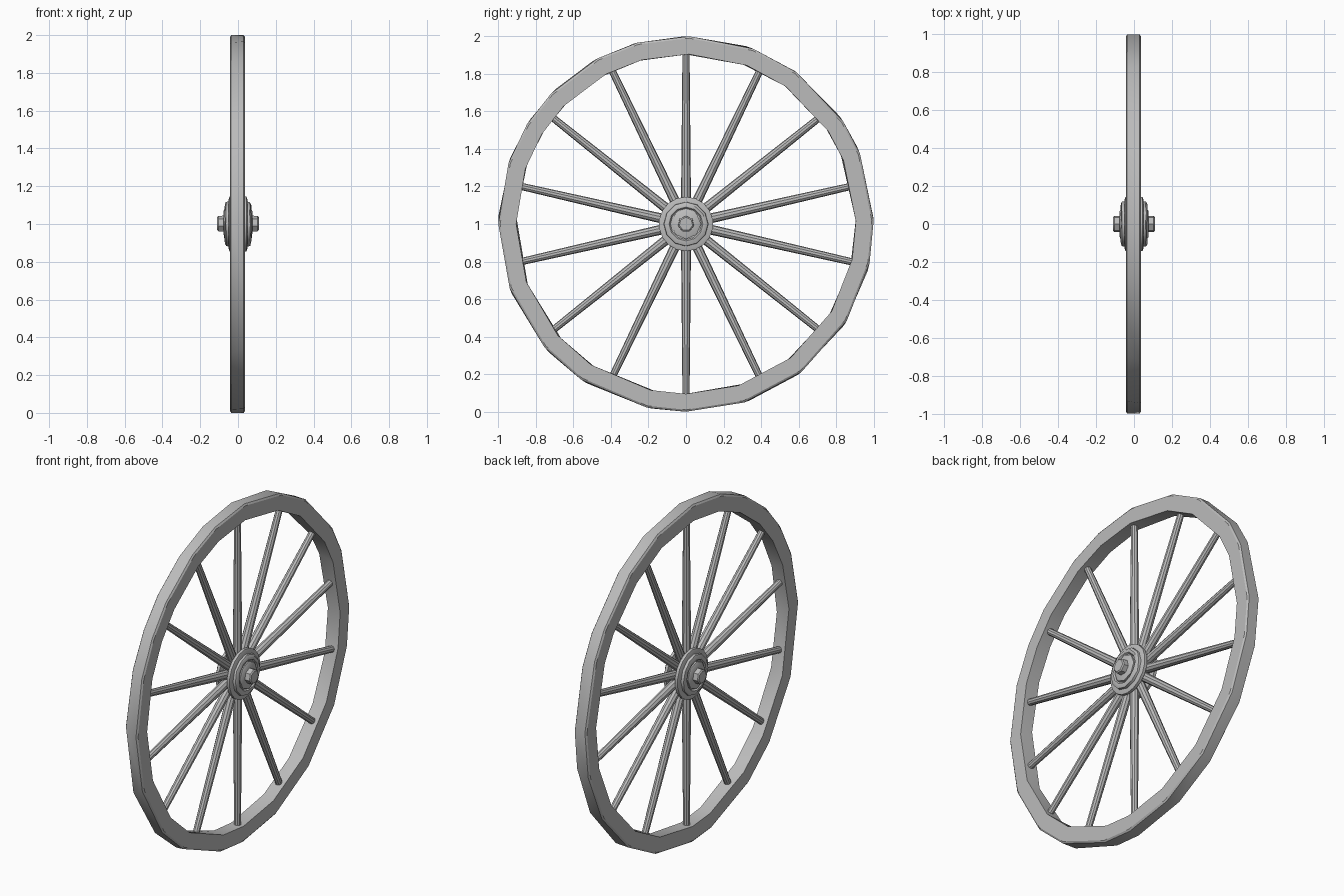
import bpy, bmesh, math, random
from mathutils import Matrix, Vector

random.seed(4)
cube = bpy.data.objects.get("Cube")
if cube:
    bpy.data.objects.remove(cube, do_unlink=True)

grey = bpy.data.materials.new("plain grey")
grey.use_nodes = True
colour = (0.5, 0.5, 0.5, 1)
grey.diffuse_color = colour
grey.node_tree.nodes["Principled BSDF"].inputs["Base Color"].default_value = colour

CENTRE = Vector((0, 0, 1))


def finish(bm, name, angle=35):
    """Turn a bmesh centred on the axle into a shaded object."""
    bmesh.ops.recalc_face_normals(bm, faces=bm.faces[:])
    bmesh.ops.translate(bm, verts=bm.verts[:], vec=CENTRE)
    mesh = bpy.data.meshes.new(name)
    bm.to_mesh(mesh)
    bm.free()
    obj = bpy.data.objects.new(name, mesh)
    bpy.context.collection.objects.link(obj)
    mesh.materials.append(grey)
    bpy.ops.object.select_all(action="DESELECT")
    bpy.context.view_layer.objects.active = obj
    obj.select_set(True)
    bpy.ops.object.shade_smooth_by_angle(angle=math.radians(angle))
    return obj


def polar(x, r, a):
    return (x, r * math.sin(a), r * math.cos(a))


def bridge(bm, a, b):
    n = len(a)
    for i in range(n):
        bm.faces.new((a[i], a[(i + 1) % n], b[(i + 1) % n], b[i]))


def lathe(name, profile, sides, wobble=0.0):
    """Closed turned part around the x axis from (x, radius) pairs."""
    bm = bmesh.new()
    rings = []
    for x, r in profile:
        rings.append([bm.verts.new(polar(x + random.uniform(-wobble, wobble),
                                         r, math.tau * i / sides))
                      for i in range(sides)])
    for a, b in zip(rings, rings[1:]):
        bridge(bm, a, b)
    bm.faces.new(rings[0])
    bm.faces.new(rings[-1])
    return finish(bm, name)


# Rim: hand-hewn ring with uneven corners and softened edges
corners = [1, 21, 36, 57, 68, 89, 102, 121, 142, 162, 180,
           192, 214, 229, 250, 270, 289, 302, 314, 332, 345]
section = [(0.037, 0.905), (0.037, 0.99), (0.03, 1.0),
           (-0.036, 1.0), (-0.043, 0.99), (-0.043, 0.905)]
bm = bmesh.new()
shift = [random.uniform(-3, 3) for _ in corners]
loops = []
for x, r in section:
    loops.append([bm.verts.new(polar(x, r, math.radians(c + (s if x < 0 else 0))))
                  for c, s in zip(corners, shift)])
for i, ring in enumerate(loops):
    bridge(bm, ring, loops[(i + 1) % len(loops)])
finish(bm, "rim", 30)

# Spokes: tapered rods from hub to rim
SPOKES = 14
for k in range(SPOKES):
    bm = bmesh.new()
    bmesh.ops.create_cone(bm, cap_ends=True, segments=10, radius1=0.027,
                          radius2=0.019, depth=0.84,
                          matrix=Matrix.Translation((-0.003, 0, 0.49)))
    bmesh.ops.rotate(bm, verts=bm.verts[:], cent=(0, 0, 0),
                     matrix=Matrix.Rotation(math.tau * k / SPOKES, 3, "X"))
    finish(bm, f"spoke_{k + 1}")

# Hub: flanged core with a stepped collar, nut and axle end on each side
lathe("hub_core", [(-0.05, 0.13), (-0.045, 0.145), (-0.028, 0.145), (-0.022, 0.115),
                   (0.022, 0.115), (0.028, 0.145), (0.045, 0.145), (0.05, 0.13)], 18)
for side, label in ((1, "left"), (-1, "right")):
    lathe(f"{label}_collar", [(side * 0.04, 0.12), (side * 0.063, 0.117),
                              (side * 0.07, 0.105), (side * 0.07, 0.09),
                              (side * 0.06, 0.083)], 12, 0.003)
    lathe(f"{label}_nut", [(side * 0.05, 0.08), (side * 0.07, 0.08),
                           (side * 0.076, 0.068)], 8, 0.002)
    lathe(f"{label}_axle_end", [(side * 0.05, 0.045), (side * 0.104, 0.043),
                                (side * 0.11, 0.036)], 7)
